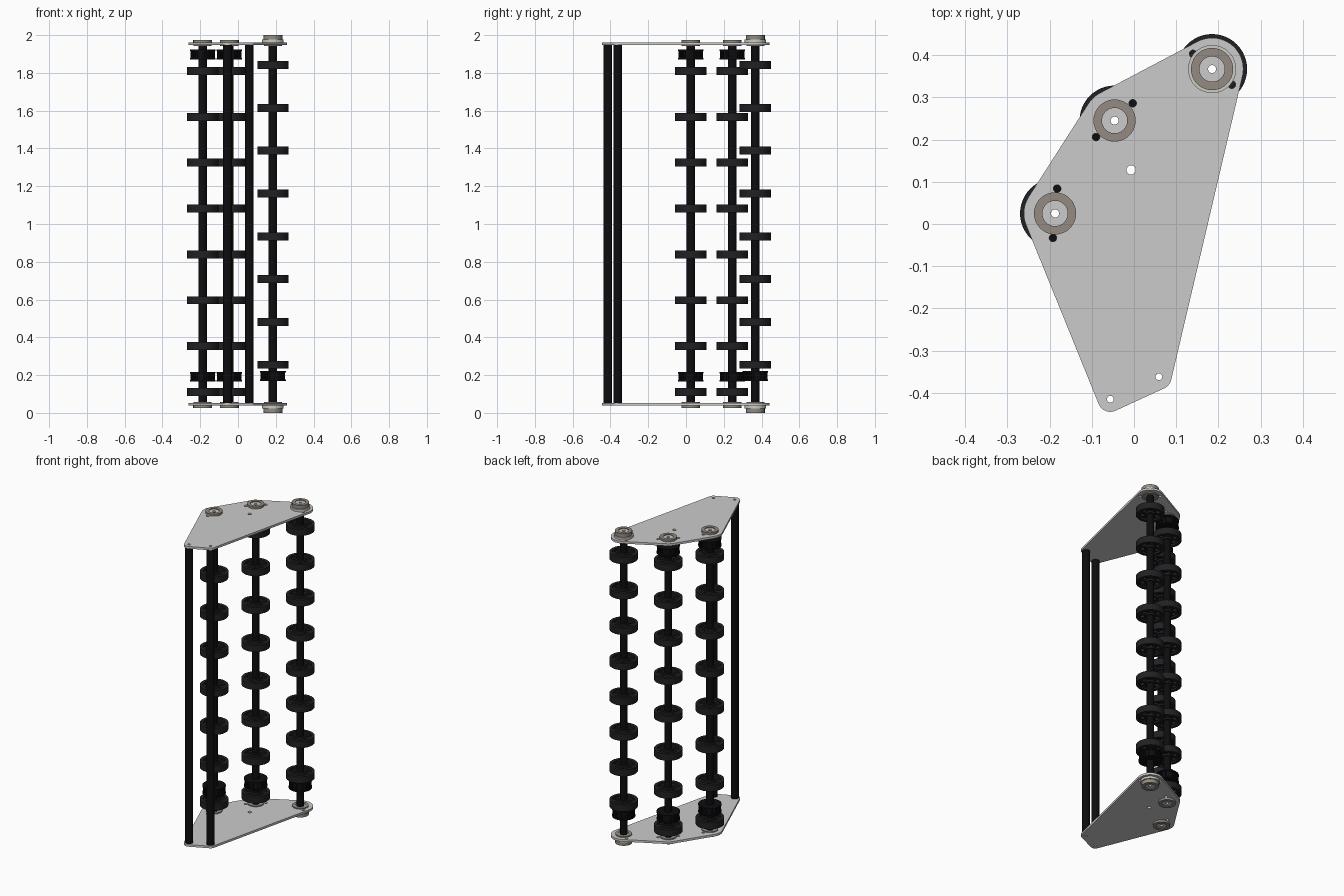
import bpy, bmesh
from math import pi, cos, sin, radians
from mathutils import Vector
from mathutils.geometry import convex_hull_2d

if "Cube" in bpy.data.objects:
    bpy.data.objects.remove(bpy.data.objects["Cube"])

# shaft and post positions
SHAFTS = {"rear": (0.185, 0.367), "middle": (-0.046, 0.245), "left": (-0.187, 0.025)}
POSTS = [(-0.056, -0.415), (0.059, -0.362)]
BOLTS = [(0.14, 0.403), (0.232, 0.33), (-0.003, 0.286), (-0.09, 0.206),
         (-0.182, 0.084), (-0.192, -0.033)]


def material(name, c):
    m = bpy.data.materials.new(name)
    m.diffuse_color = (*c, 1)
    m.use_nodes = True
    m.node_tree.nodes["Principled BSDF"].inputs["Base Color"].default_value = m.diffuse_color
    return m


BLACK = material("black", (0.004, 0.004, 0.005))
RUBBER = material("dark_rubber", (0.015, 0.015, 0.017))
BRONZE = material("bearing_tan", (0.3, 0.26, 0.22))
STEEL = material("light_steel", (0.6, 0.6, 0.57))


def place(name, mesh, loc=(0, 0, 0)):
    ob = bpy.data.objects.new(name, mesh)
    ob.location = loc
    bpy.context.collection.objects.link(ob)
    return ob


def finish(bm, name, mat):
    bmesh.ops.recalc_face_normals(bm, faces=bm.faces)
    for f in bm.faces:
        f.smooth = True
    me = bpy.data.meshes.new(name)
    bm.to_mesh(me)
    bm.free()
    me.set_sharp_from_angle(angle=radians(30))
    if mat:
        me.materials.append(mat)
    return me


def lathe(bm, pts, seg=40):
    """Closed (radius, z) profile turned around the z axis."""
    rings = [[bm.verts.new((r * cos(2 * pi * i / seg), r * sin(2 * pi * i / seg), z))
              for r, z in pts] for i in range(seg)]
    n = len(pts)
    for i in range(seg):
        a, b = rings[i], rings[(i + 1) % seg]
        for j in range(n):
            k = (j + 1) % n
            bm.faces.new((a[j], b[j], b[k], a[k]))


def turned(name, profiles, mat, seg=40):
    bm = bmesh.new()
    for p in profiles:
        lathe(bm, p, seg)
    return finish(bm, name, mat)


def tube(r0, r1, z0, z1):
    return [(r0, z0), (r1, z0), (r1, z1), (r0, z1)]


def circle(c, r, n=32):
    return [(c[0] + r * cos(2 * pi * i / n), c[1] + r * sin(2 * pi * i / n)) for i in range(n)]


def sheet(name, loops, thick, mat=None):
    """Flat filled outline with holes, extruded to a thickness."""
    cu = bpy.data.curves.new(name, 'CURVE')
    cu.dimensions, cu.fill_mode, cu.extrude = '2D', 'BOTH', thick / 2
    for loop in loops:
        s = cu.splines.new('POLY')
        s.points.add(len(loop) - 1)
        for p, q in zip(s.points, loop):
            p.co = (q[0], q[1], 0, 1)
        s.use_cyclic_u = True
    tmp = bpy.data.objects.new(name, cu)
    bpy.context.collection.objects.link(tmp)
    bpy.context.view_layer.update()
    src = bpy.data.meshes.new_from_object(tmp.evaluated_get(bpy.context.evaluated_depsgraph_get()))
    bpy.data.objects.remove(tmp)
    bm = bmesh.new()
    bm.from_mesh(src)
    bmesh.ops.remove_doubles(bm, verts=bm.verts, dist=1e-5)
    return finish(bm, name, mat)


# end plates: rounded hull around shafts and posts
cloud = [p for c in SHAFTS.values() for p in circle(c, 0.074, 64)]
cloud += [p for c in POSTS for p in circle(c, 0.03, 48)]
hull = [cloud[i] for i in convex_hull_2d([Vector(p) for p in cloud])]
holes = [circle(c, 0.04) for c in SHAFTS.values()] + [circle(c, 0.008) for c in POSTS]
holes += [circle(c, 0.009, 20) for c in BOLTS] + [circle((-0.007, 0.128), 0.011)]
plate = sheet("end_plate", [hull] + holes, 0.014)
place("bottom_plate", plate, (0, 0, 0.045))
place("top_plate", plate, (0, 0, 1.955))

# hollow front posts
post = turned("post", [tube(0.008, 0.023, 0.052, 1.948)], BLACK, 24)
for i, c in enumerate(POSTS):
    place(f"front_post_{i + 1}", post, (*c, 0))

# shared wheel, web, shaft and pulley meshes
rim = turned("wheel_rim", [tube(0.064, 0.083, -0.021, 0.021),
                           tube(0.02, 0.031, -0.021, 0.021)], RUBBER, 48)
spokes = [circle((0.048 * cos(i * pi / 3), 0.048 * sin(i * pi / 3)), 0.0135, 16) for i in range(6)]
web = sheet("wheel_web", [circle((0, 0), 0.066, 48), circle((0, 0), 0.022)] + spokes, 0.02, RUBBER)
shaft = turned("shaft", [tube(0.0095, 0.0225, 0.04, 1.96)], BLACK, 24)

bm = bmesh.new()
lathe(bm, tube(0.02, 0.068, -0.026, -0.018), 48)
lathe(bm, tube(0.02, 0.068, 0.018, 0.026), 48)
lathe(bm, tube(0.02, 0.061, -0.018, 0.018), 48)
for i in range(36):  # belt teeth
    a, w = 2 * pi * i / 36, 0.04
    quad = [(0.06, -w), (0.065, -w), (0.065, w), (0.06, w)]
    lo, hi = [[bm.verts.new((r * cos(a + d), r * sin(a + d), z)) for r, d in quad]
              for z in (-0.018, 0.018)]
    for j in range(4):
        k = (j + 1) % 4
        bm.faces.new((lo[j], lo[k], hi[k], hi[j]))
pulley = finish(bm, "pulley", BLACK)

# roller stacks: shaft, eight wheels, drive pulleys, bearings at both ends
for name, c in SHAFTS.items():
    rear = name == "rear"
    place(f"{name}_shaft", shaft, (*c, 0))
    z0, step = (0.255, 0.2266) if rear else (0.111, 0.2427)
    for i in range(8):
        place(f"{name}_wheel_rim_{i + 1}", rim, (*c, z0 + i * step))
        place(f"{name}_wheel_web_{i + 1}", web, (*c, z0 + i * step))
    for i, z in enumerate([0.196] if rear else [0.191, 1.897]):
        place(f"{name}_pulley_{i + 1}", pulley, (*c, z))

    top = 2.0 if rear else 1.975
    parts = [("bearing", BRONZE, [[(0.03, 1.942), (0.048, 1.942), (0.048, 1.962),
                                   (0.05, 1.962), (0.05, top), (0.03, top)]]),
             ("inner_race", None, [tube(0.0095, 0.03, 1.945, top - 0.005)])]
    if rear:
        parts.append(("bearing_collar", STEEL, [tube(0.045, 0.057, 1.962, 1.976)]))
    for label, mat, prof in parts:
        flipped = [[(r, 2 - z) for r, z in p] for p in prof]
        place(f"{name}_top_{label}", turned(label, prof, mat), (*c, 0))
        place(f"{name}_bottom_{label}", turned(label, flipped, mat), (*c, 0))
